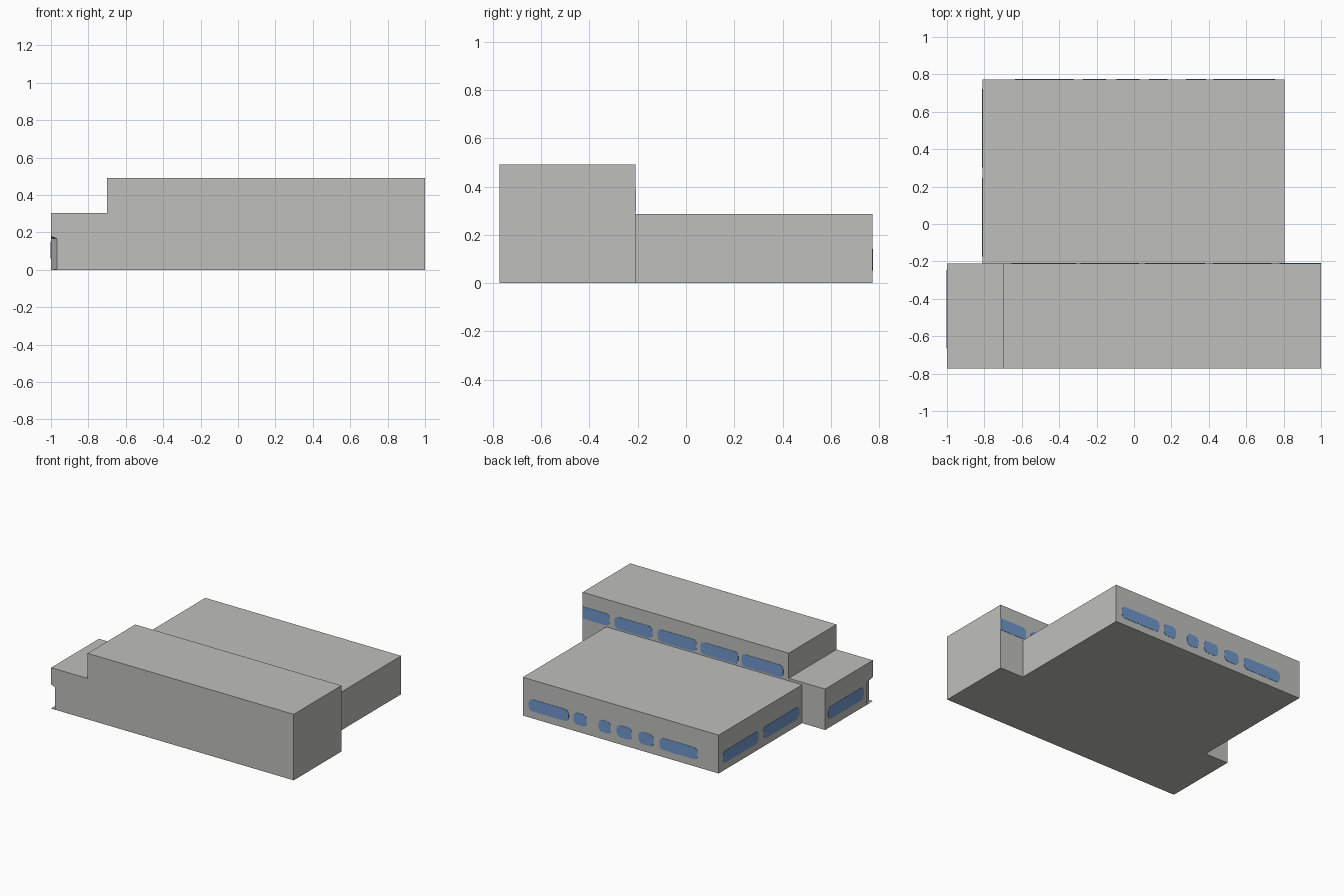
import bpy, bmesh, math
from mathutils import Vector

if "Cube" in bpy.data.objects:
    bpy.data.objects.remove(bpy.data.objects["Cube"])

FRONT, STEP, BACK = -0.772, -0.21, 0.772   # main y planes


def material(name, rgb):
    m = bpy.data.materials.new(name)
    m.diffuse_color = (*rgb, 1)
    m.use_nodes = True
    m.node_tree.nodes["Principled BSDF"].inputs["Base Color"].default_value = m.diffuse_color
    return m


GREY = material("wall grey", (0.52, 0.52, 0.505))
BLUE = material("window blue", (0.165, 0.31, 0.60))


def prism(name, outline, offset, mat):
    """Extrude a closed 3D outline along an offset vector."""
    bm = bmesh.new()
    face = bm.faces.new([bm.verts.new(p) for p in outline])
    ext = bmesh.ops.extrude_face_region(bm, geom=[face], use_keep_orig=True)
    moved = [g for g in ext["geom"] if isinstance(g, bmesh.types.BMVert)]
    bmesh.ops.translate(bm, vec=offset, verts=moved)
    bmesh.ops.recalc_face_normals(bm, faces=bm.faces)
    me = bpy.data.meshes.new(name)
    bm.to_mesh(me)
    bm.free()
    me.materials.append(mat)
    ob = bpy.data.objects.new(name, me)
    bpy.context.collection.objects.link(ob)
    return ob


# Front wing: stepped profile, extruded along y
profile = [(-1, 0), (1, 0), (1, 0.492), (-0.7, 0.492), (-0.7, 0.305), (-1, 0.305)]
front_wing = prism("front_wing", [(x, FRONT, z) for x, z in profile],
                   (0, STEP - FRONT, 0), GREY)

# Recessed corner entrance at the front left, with sloping soffit and thin floor
mid = Vector((-0.984, -0.737, 0.167))
soffit = [mid + 3 * (Vector(p) - mid) for p in
          ((-0.968, FRONT, 0.167), (-1, -0.702, 0.167), (-1, FRONT, 0.18))]
bm = bmesh.new()
top = [bm.verts.new(p) for p in soffit]
low = [bm.verts.new((p.x, p.y, 0.002)) for p in soffit]
bm.faces.new(top)
bm.faces.new(low[::-1])
for i in range(3):
    j = (i + 1) % 3
    bm.faces.new((top[i], low[i], low[j], top[j]))
bmesh.ops.recalc_face_normals(bm, faces=bm.faces)
me = bpy.data.meshes.new("corner_cutter")
bm.to_mesh(me)
bm.free()
me.materials.append(GREY)
cutter = bpy.data.objects.new("corner_cutter", me)
bpy.context.collection.objects.link(cutter)
cutter.hide_render = True
mod = front_wing.modifiers.new("corner_entrance", 'BOOLEAN')
mod.operation = 'DIFFERENCE'
mod.solver = 'EXACT'
mod.object = cutter
bpy.context.view_layer.objects.active = front_wing
bpy.ops.object.modifier_apply(modifier=mod.name)
bpy.data.objects.remove(cutter)

# Back hall: low box behind the wing
prism("back_hall", [(-0.81, STEP, 0), (0.805, STEP, 0), (0.805, STEP, 0.286),
                    (-0.81, STEP, 0.286)], (0, BACK - STEP, 0), GREY)


def window_outline(a, b, z0, z1, flat_end=False, r=0.03):
    """Rounded rectangle; flat_end leaves the b end square."""
    pts = []
    for cx, cz, start in ((b - r, z1 - r, 0), (a + r, z1 - r, 90),
                          (a + r, z0 + r, 180), (b - r, z0 + r, 270)):
        if flat_end and start in (0, 270):
            pts.append((b, z1 if start == 0 else z0))
            continue
        for k in range(4):
            t = math.radians(start + 30 * k)
            pts.append((cx + r * math.cos(t), cz + r * math.sin(t)))
    return pts


def windows(name, axis, plane, direction, spans, z0, z1, flat_first=False):
    """Row of thin window plates on a wall facing along x or y."""
    for n, (a, b) in enumerate(spans):
        pts = window_outline(a, b, z0, z1, flat_first and n == 0)
        if axis == 'y':
            outline = [(u, plane, z) for u, z in pts]
            off = (0, direction * 0.002, 0)
        else:
            outline = [(plane, u, z) for u, z in pts]
            off = (direction * 0.002, 0, 0)
        prism(f"{name}_{n + 1}", outline, off, BLUE)


# Window rows
windows("hall_back_window", 'y', BACK, 1,
        [(0.426, 0.755), (0.278, 0.385), (0.08, 0.179), (-0.093, 0.03),
         (-0.274, -0.15), (-0.637, -0.323)], 0.053, 0.142)
windows("hall_left_window", 'x', -0.81, -1,
        [(0.303, 0.723), (-0.175, 0.245)], 0.053, 0.142)
windows("wing_left_window", 'x', -1, -1, [(-0.665, -0.245)], 0.06, 0.152)
windows("wing_back_window", 'y', STEP, 1,
        [(0.777, 1.0), (0.423, 0.736), (0.06, 0.38), (-0.285, 0.028),
         (-0.656, -0.31)], 0.297, 0.387, flat_first=True)
